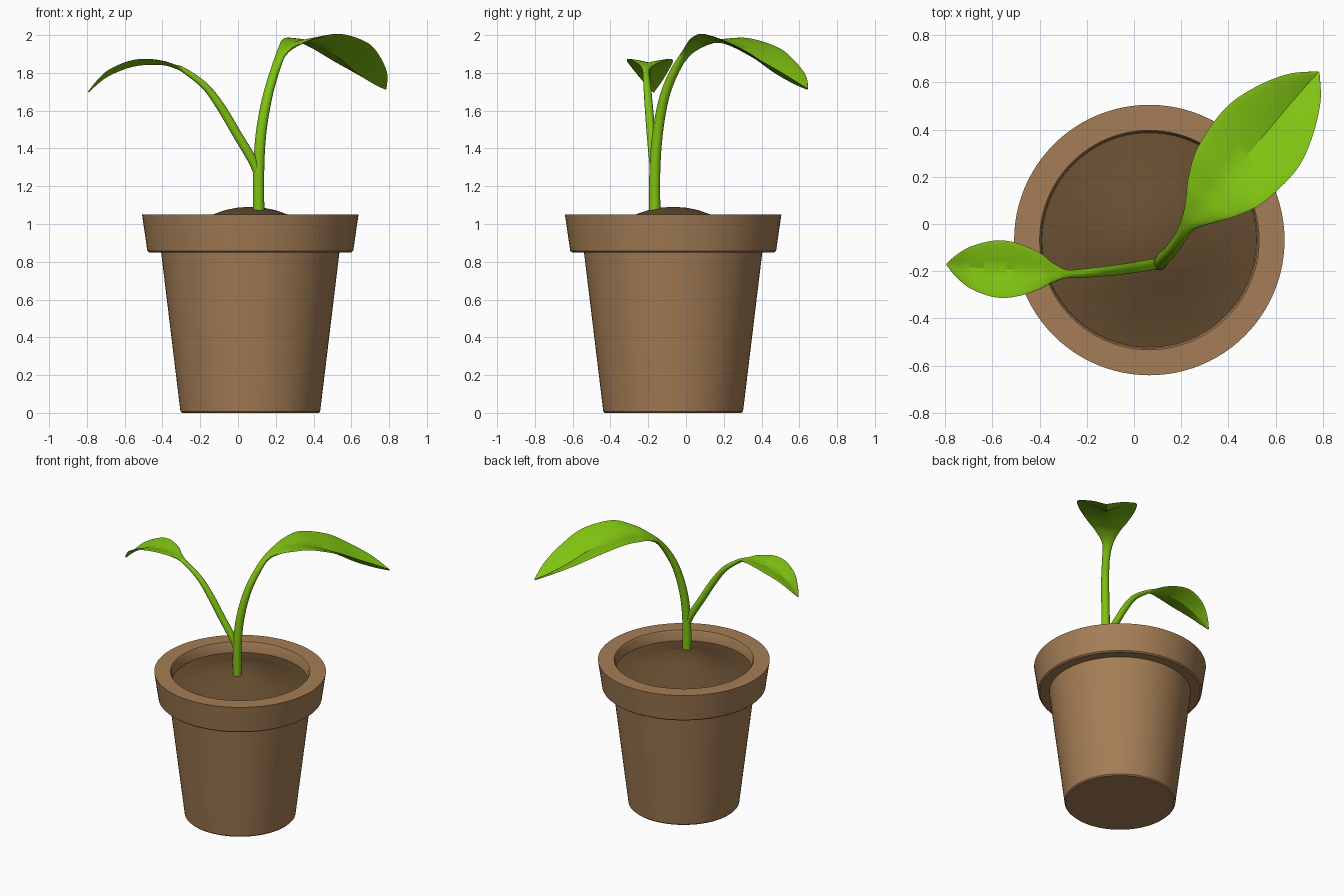
import bpy, bmesh, math
from mathutils import Vector


def material(name, rgb):
    m = bpy.data.materials.new(name)
    m.diffuse_color = (*rgb, 1)
    return m


CLAY = material("clay_brown", (0.376, 0.208, 0.092))
SOIL = material("dark_soil", (0.137, 0.076, 0.031))
GREEN = material("leaf_green", (0.216, 0.546, 0.006))


def finish(name, bm, mat, angle):
    bmesh.ops.recalc_face_normals(bm, faces=bm.faces)
    me = bpy.data.meshes.new(name)
    bm.to_mesh(me)
    bm.free()
    ob = bpy.data.objects.new(name, me)
    bpy.context.collection.objects.link(ob)
    me.materials.append(mat)
    bpy.ops.object.select_all(action='DESELECT')
    ob.select_set(True)
    bpy.context.view_layer.objects.active = ob
    bpy.ops.object.shade_smooth_by_angle(angle=math.radians(angle))
    return ob


def skin(bm, rings):
    n = len(rings[0])
    for a, b in zip(rings, rings[1:]):
        for i in range(n):
            j = (i + 1) % n
            bm.faces.new((a[i], a[j], b[j], b[i]))
    bm.faces.new(rings[0])
    bm.faces.new(rings[-1])


def lathe(name, profile, mat, cx=0.065, cy=-0.068, n=96):
    bm = bmesh.new()
    rings = [[bm.verts.new((cx + r * math.cos(2 * math.pi * i / n),
                            cy + r * math.sin(2 * math.pi * i / n), z))
              for i in range(n)] for r, z in profile]
    skin(bm, rings)
    return finish(name, bm, mat, 35)


def smooth_stations(pts, steps=8):
    """Catmull-Rom interpolation through stations of any number of values."""
    p = [pts[0]] + pts + [pts[-1]]
    out = []
    for k in range(1, len(p) - 2):
        for s in range(steps):
            t = s / steps
            out.append([0.5 * (2 * b + (c - a) * t + (2 * a - 5 * b + 4 * c - d) * t * t
                               + (3 * b - a - 3 * c + d) * t ** 3)
                        for a, b, c, d in zip(*p[k - 1:k + 3])])
    return out + [list(pts[-1])]


def sprout(name, stations, side, n=20):
    """Loft a round stem that flattens into a folded leaf.
    Station: x, y, z, half width, half thickness, edge lift."""
    side = Vector(side).normalized()
    st = smooth_stations(stations)
    pos = [Vector(s[:3]) for s in st]
    bm = bmesh.new()
    rings = []
    for k, (x, y, z, w, t, lift) in enumerate(st):
        tan = pos[min(k + 1, len(pos) - 1)] - pos[max(k - 1, 0)]
        up = side.cross(tan).normalized()
        ring = []
        for i in range(n):
            a = 2 * math.pi * i / n
            c = math.cos(a)
            ring.append(bm.verts.new(pos[k] + side * (max(w, 0.003) * c)
                                     + up * (max(t, 0.002) * math.sin(a))
                                     + Vector((0, 0, lift * abs(c) ** 0.9))))
        rings.append(ring)
    skin(bm, rings)
    return finish(name, bm, GREEN, 30)


# pot with a thick rim
lathe("pot", [(0.362, 0), (0.37, 0.008), (0.472, 0.85), (0.535, 0.85), (0.545, 0.858),
              (0.573, 1.05), (0.465, 1.05), (0.458, 1.04), (0.452, 0.93)], CLAY)

# mounded soil
lathe("soil", [(0.458, 0.93), (0.456, 0.975), (0.4, 0.985), (0.3, 1.013), (0.2, 1.05),
               (0.13, 1.074), (0.07, 1.086), (0.02, 1.09)], SOIL)

# main stem and large leaf
sprout("large_leaf", [
    (0.11, -0.165, 1.03, 0.030, 0.030, 0),
    (0.11, -0.165, 1.28, 0.029, 0.029, 0),
    (0.122, -0.150, 1.48, 0.028, 0.028, 0),
    (0.155, -0.115, 1.67, 0.027, 0.025, 0),
    (0.195, -0.060, 1.81, 0.026, 0.022, 0),
    (0.230, 0.000, 1.90, 0.036, 0.016, 0.002),
    (0.280, 0.058, 1.945, 0.080, 0.011, 0.008),
    (0.330, 0.117, 1.962, 0.130, 0.008, 0.018),
    (0.410, 0.210, 1.958, 0.182, 0.006, 0.037),
    (0.535, 0.357, 1.885, 0.200, 0.006, 0.062),
    (0.630, 0.470, 1.805, 0.163, 0.006, 0.068),
    (0.720, 0.575, 1.745, 0.092, 0.005, 0.046),
    (0.782, 0.643, 1.715, 0.006, 0.004, 0.003)], (0.76, -0.65, 0.06))

# side stem and small leaf
sprout("small_leaf", [
    (0.112, -0.165, 1.25, 0.022, 0.022, 0),
    (0.075, -0.172, 1.34, 0.024, 0.024, 0),
    (-0.005, -0.185, 1.475, 0.023, 0.024, 0),
    (-0.085, -0.196, 1.61, 0.022, 0.023, 0),
    (-0.170, -0.205, 1.725, 0.020, 0.019, 0),
    (-0.280, -0.212, 1.810, 0.018, 0.014, 0.001),
    (-0.340, -0.206, 1.835, 0.040, 0.009, 0.006),
    (-0.400, -0.200, 1.848, 0.077, 0.007, 0.015),
    (-0.500, -0.194, 1.846, 0.114, 0.005, 0.028),
    (-0.590, -0.190, 1.828, 0.120, 0.005, 0.030),
    (-0.690, -0.184, 1.785, 0.090, 0.005, 0.026),
    (-0.755, -0.177, 1.735, 0.045, 0.004, 0.013),
    (-0.792, -0.172, 1.698, 0.005, 0.003, 0.002)], (0.02, 1, 0))
